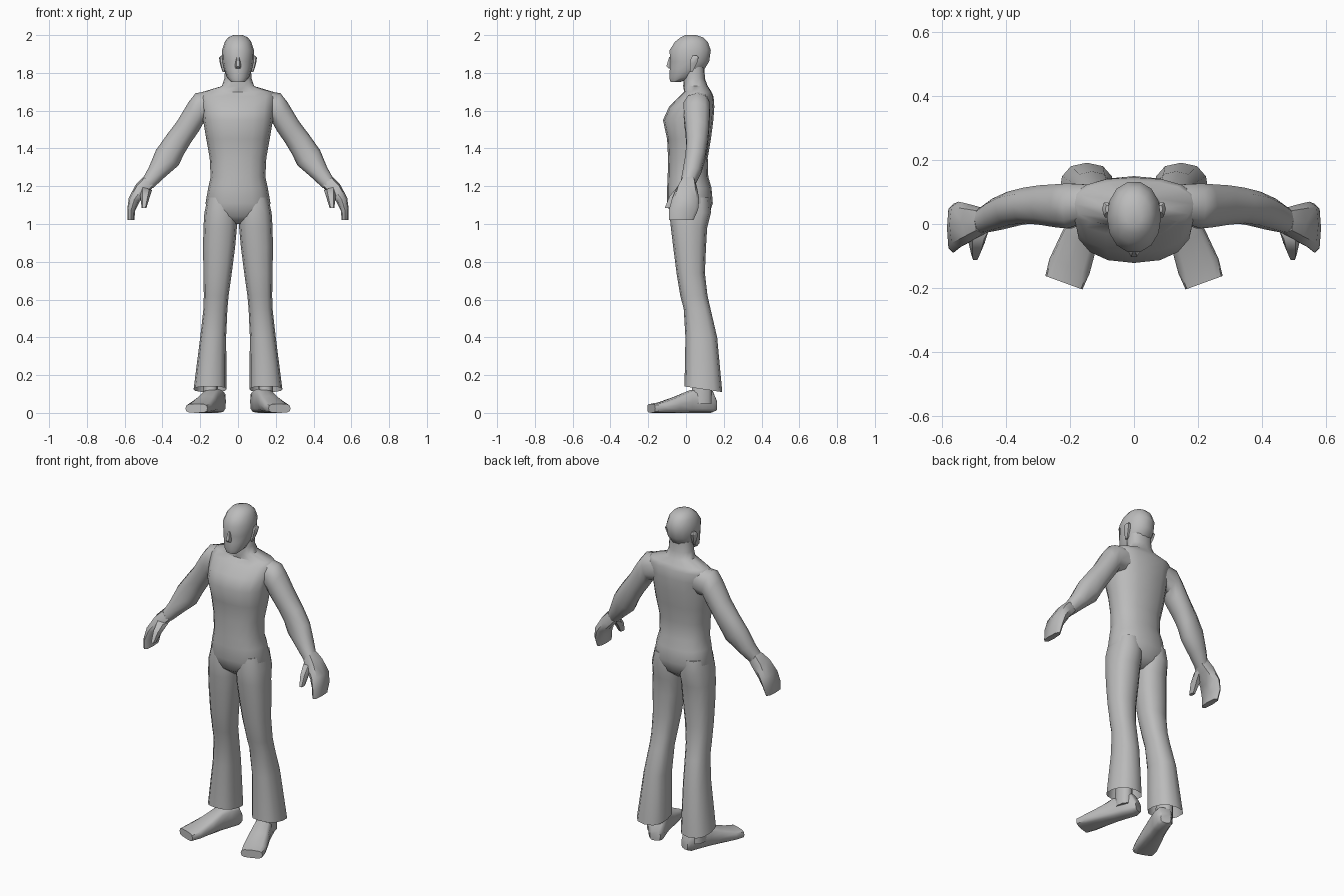
import bpy, bmesh, math
from mathutils import Vector, Matrix

grey = bpy.data.materials.new("plain grey")
grey.diffuse_color = (0.5, 0.5, 0.5, 1)


def power(t, p):
    return math.copysign(abs(t) ** p, t)


def loft(name, rings, sides=12, p=0.85, cap_start=True, cap_end=True, mirror=False, turn=None):
    """Skin rings given as (centre, half axis u, half axis v)."""
    bm = bmesh.new()
    loops = []
    for c, u, v in rings:
        loop = []
        for i in range(sides):
            a = 2 * math.pi * i / sides
            loop.append(bm.verts.new(c + u * power(math.cos(a), p) + v * power(math.sin(a), p)))
        loops.append(loop)
    for a, b in zip(loops, loops[1:]):
        for i in range(sides):
            j = (i + 1) % sides
            bm.faces.new((a[i], a[j], b[j], b[i]))
    if cap_start:
        bm.faces.new(loops[0][::-1])
    if cap_end:
        bm.faces.new(loops[-1])
    if turn:
        bm.transform(turn)
    bmesh.ops.recalc_face_normals(bm, faces=bm.faces)
    mesh = bpy.data.meshes.new(name)
    bm.to_mesh(mesh)
    bm.free()
    mesh.materials.append(grey)
    ob = bpy.data.objects.new(name, mesh)
    bpy.context.collection.objects.link(ob)
    bpy.ops.object.select_all(action='DESELECT')
    ob.select_set(True)
    bpy.context.view_layer.objects.active = ob
    bpy.ops.object.shade_smooth_by_angle(angle=math.radians(50))
    if mirror:
        ob.modifiers.new("mirror", 'MIRROR').use_mirror_merge = False
    return ob


def span(xa, za, xb, zb, y0, y1, rise=0):
    """Ring between an outer and an inner point in xz, reaching y0 to y1."""
    return (Vector(((xa + xb) / 2, (y0 + y1) / 2, (za + zb) / 2)),
            Vector(((xa - xb) / 2, 0, (za - zb) / 2)),
            Vector((0, (y1 - y0) / 2, rise)))


def level(z, rx, y0, y1):
    return span(rx, z, -rx, z, y0, y1)


def slice_y(y, x0, x1, z0, z1):
    return (Vector(((x0 + x1) / 2, y, (z0 + z1) / 2)),
            Vector(((x1 - x0) / 2, 0, 0)), Vector((0, 0, (z1 - z0) / 2)))


# Torso and neck
loft("torso", [level(*r) for r in [
    (1.00, 0.07, -0.03, 0.07), (1.04, 0.15, -0.08, 0.12), (1.11, 0.172, -0.10, 0.142),
    (1.19, 0.158, -0.10, 0.135), (1.25, 0.145, -0.097, 0.118), (1.35, 0.15, -0.095, 0.115),
    (1.45, 0.168, -0.10, 0.132), (1.55, 0.185, -0.122, 0.145), (1.62, 0.19, -0.09, 0.15),
    (1.675, 0.2, -0.035, 0.146), (1.70, 0.185, -0.01, 0.135), (1.73, 0.085, -0.015, 0.115),
    (1.77, 0.072, -0.012, 0.10), (1.83, 0.068, -0.012, 0.098)]], sides=16)

# Head
loft("head", [level(*r) for r in [
    (1.752, 0.035, -0.083, -0.03), (1.775, 0.058, -0.09, 0.04), (1.82, 0.074, -0.088, 0.10),
    (1.86, 0.083, -0.086, 0.125), (1.92, 0.085, -0.09, 0.134), (1.965, 0.07, -0.06, 0.117),
    (1.988, 0.052, -0.03, 0.092), (2.0, 0.024, -0.005, 0.055)]], sides=14, p=0.95)

# Nose
loft("nose", [level(*r) for r in [
    (1.822, 0.014, -0.092, -0.07), (1.835, 0.017, -0.106, -0.07), (1.885, 0.008, -0.09, -0.07)]], sides=6)

# Ears
loft("ear", [span(*r) for r in [
    (0.082, 1.805, 0.07, 1.805, 0.02, 0.036), (0.096, 1.85, 0.07, 1.85, 0.018, 0.06),
    (0.1, 1.88, 0.075, 1.88, 0.024, 0.07), (0.09, 1.892, 0.075, 1.892, 0.035, 0.06)]], sides=6, mirror=True)

# Arms
loft("arm", [span(*r) for r in [
    (0.12, 1.71, 0.12, 1.54, 0.01, 0.125), (0.225, 1.692, 0.18, 1.54, -0.017, 0.13),
    (0.262, 1.645, 0.205, 1.495, -0.014, 0.128), (0.322, 1.545, 0.25, 1.43, -0.005, 0.124),
    (0.38, 1.468, 0.285, 1.372, 0.0, 0.116), (0.435, 1.39, 0.315, 1.31, -0.006, 0.104),
    (0.472, 1.30, 0.385, 1.25, -0.02, 0.082), (0.505, 1.24, 0.45, 1.19, -0.03, 0.05)]],
    sides=10, p=0.9, mirror=True)

# Hands
loft("hand", [span(*r) for r in [
    (0.5, 1.25, 0.445, 1.20, -0.028, 0.05), (0.54, 1.21, 0.475, 1.165, -0.052, 0.06),
    (0.578, 1.14, 0.52, 1.12, -0.075, 0.07), (0.586, 1.08, 0.545, 1.07, -0.09, 0.064),
    (0.585, 1.022, 0.548, 1.022, -0.09, 0.04)]], sides=8, p=0.7, mirror=True)

# Thumbs
loft("thumb", [span(*r) for r in [
    (0.52, 1.2, 0.455, 1.18, -0.05, 0.01), (0.518, 1.15, 0.468, 1.14, -0.09, -0.03),
    (0.51, 1.085, 0.485, 1.085, -0.115, -0.075)]], sides=6, mirror=True)

# Trouser legs, open at the hem
loft("trouser_leg", [span(*r) for r in [
    (0.16, 1.14, 0.02, 1.14, -0.08, 0.125), (0.178, 1.06, 0.004, 1.06, -0.088, 0.132),
    (0.183, 0.98, 0.006, 0.98, -0.08, 0.112), (0.185, 0.88, 0.015, 0.88, -0.068, 0.106),
    (0.183, 0.74, 0.033, 0.74, -0.05, 0.1), (0.181, 0.62, 0.05, 0.62, -0.03, 0.114),
    (0.183, 0.55, 0.056, 0.55, -0.012, 0.13), (0.2, 0.40, 0.063, 0.40, -0.003, 0.165),
    (0.235, 0.125, 0.06, 0.125, -0.008, 0.192, -0.015)]],
    sides=12, p=0.8, cap_end=False, mirror=True)

# Shoes, turned outwards
turn = Matrix.Translation((0.155, 0, 0)) @ Matrix.Rotation(math.radians(20), 4, 'Z')
loft("shoe", [slice_y(*r) for r in [
    (0.165, -0.03, 0.03, 0.01, 0.07), (0.14, -0.046, 0.046, 0, 0.12), (0.08, -0.048, 0.048, 0, 0.13),
    (0.02, -0.05, 0.05, 0, 0.12), (-0.05, -0.06, 0.058, 0, 0.09), (-0.14, -0.068, 0.066, 0, 0.058),
    (-0.195, -0.064, 0.06, 0, 0.048)]], sides=12, p=0.6, mirror=True, turn=turn)

# Ankles
loft("ankle", [span(*r) for r in [
    (0.185, 0.05, 0.105, 0.05, 0.02, 0.14), (0.185, 0.2, 0.105, 0.2, 0.04, 0.14)]], sides=10, mirror=True)
